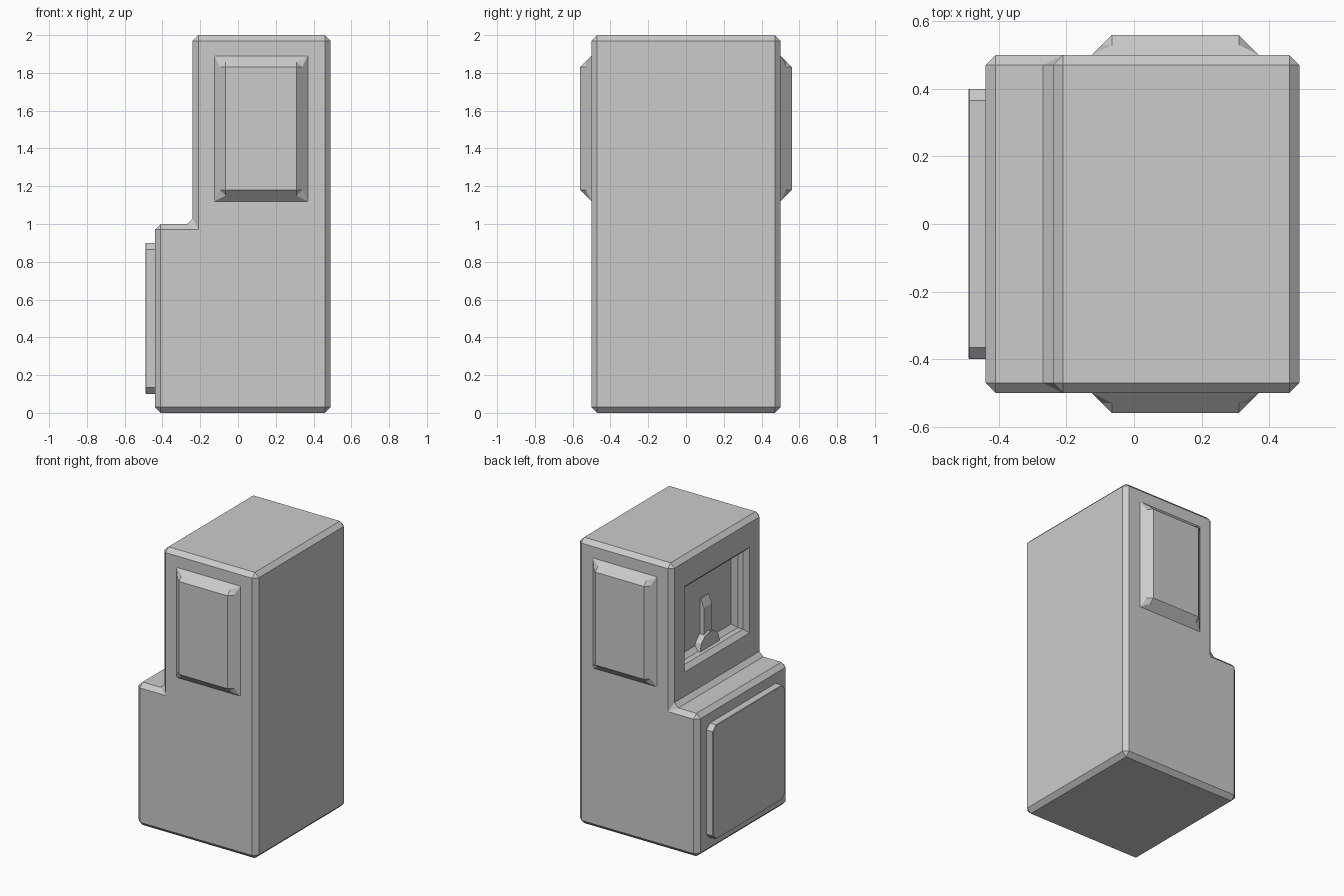
import bpy, bmesh, math

if "Cube" in bpy.data.objects:
    bpy.data.objects.remove(bpy.data.objects["Cube"])


def finish(name, bm):
    bmesh.ops.recalc_face_normals(bm, faces=bm.faces[:])
    me = bpy.data.meshes.new(name)
    bm.to_mesh(me)
    bm.free()
    ob = bpy.data.objects.new(name, me)
    bpy.context.collection.objects.link(ob)
    return ob


def loft(name, rings):
    """Skin a list of equal-length point rings and cap both ends."""
    bm = bmesh.new()
    vs = [[bm.verts.new(p) for p in r] for r in rings]
    n = len(vs[0])
    for a, b in zip(vs, vs[1:]):
        for i in range(n):
            j = (i + 1) % n
            bm.faces.new((a[i], a[j], b[j], b[i]))
    bm.faces.new(vs[0])
    bm.faces.new(vs[-1])
    return finish(name, bm)


def bevel(ob, width):
    m = ob.modifiers.new("bevel", 'BEVEL')
    m.width = width
    m.segments = 1
    m.limit_method = 'ANGLE'
    m.angle_limit = math.radians(40)


def apply_all(ob):
    bpy.context.view_layer.objects.active = ob
    for m in list(ob.modifiers):
        bpy.ops.object.modifier_apply(modifier=m.name)


# stepped cabinet body
prof = [(-.44, 0), (.49, 0), (.49, 2), (-.24, 2), (-.24, 1), (-.44, 1)]
body = loft("cabinet_body", [[(x, y, z) for x, z in prof] for y in (-.5, .5)])
bevel(body, .03 * 1.0)

# dispensing recess with sloped lip and chamfered back
rings = []
for x, d in ((-.27, .03), (-.21, -.03), (-.17, -.03), (-.14, -.06)):
    w, h = .36 + d, .30 + d
    rings.append([(x, sy * w, 1.5 + sz * h)
                  for sy, sz in ((-1, -1), (1, -1), (1, 1), (-1, 1))])
cutter = loft("recess_cutter", rings)
cutter.hide_render = True
m = body.modifiers.new("recess", 'BOOLEAN')
m.operation = 'DIFFERENCE'
m.solver = 'EXACT'
m.object = cutter
apply_all(body)
bpy.data.objects.remove(cutter)

# raised side panels with nicked corners, mirrored front to back
bm = bmesh.new()
cx, cz, hx, hz = .1225, 1.505, .1875, .325
corners = []
for sx, sz in ((-1, -1), (1, -1), (1, 1), (-1, 1)):
    corners.append([bm.verts.new((cx + sx * (hx + dx), y, cz + sz * (hz + dz)))
                    for dx, dz, y in ((.06, .06, -.5), (0, .03, -.53),
                                      (.03, 0, -.53), (0, 0, -.56))])
for i in range(4):
    p, q = corners[i], corners[(i + 1) % 4]
    k = 1 + i % 2
    bm.faces.new((p[0], q[0], q[k], q[3], p[3], p[k]))
    bm.faces.new((p[0], p[1], p[2]))
    bm.faces.new((p[1], p[3], p[2]))
bm.faces.new([c[3] for c in corners])
panel = finish("side_panels", bm)
m = panel.modifiers.new("mirror", 'MIRROR')
m.use_axis = (False, True, False)
apply_all(panel)

# lower door with clipped corners
rings = []
for x, h in ((-.43, .4), (-.487, .4), (-.49, .397)):
    c = h - .035
    rings.append([(x, y, .5 + z) for y, z in
                  ((-c, -h), (c, -h), (h, -c), (h, c),
                   (c, h), (-c, h), (-h, c), (-h, -c))])
loft("lower_door", rings)

# half-round lever base on the recess floor
arc = [(.11 * math.cos(math.pi * i / 6), 1.225 + .11 * math.sin(math.pi * i / 6))
       for i in range(7)]
loft("lever_base", [[(x, y, z) for y, z in arc] for x in (-.185, -.13)])

# upright lever with sloping top
side = [(-.17, 1.27), (-.13, 1.27), (-.13, 1.57), (-.145, 1.57), (-.17, 1.51)]
loft("lever", [[(x, y, z) for x, z in side] for y in (-.045, .045)])
